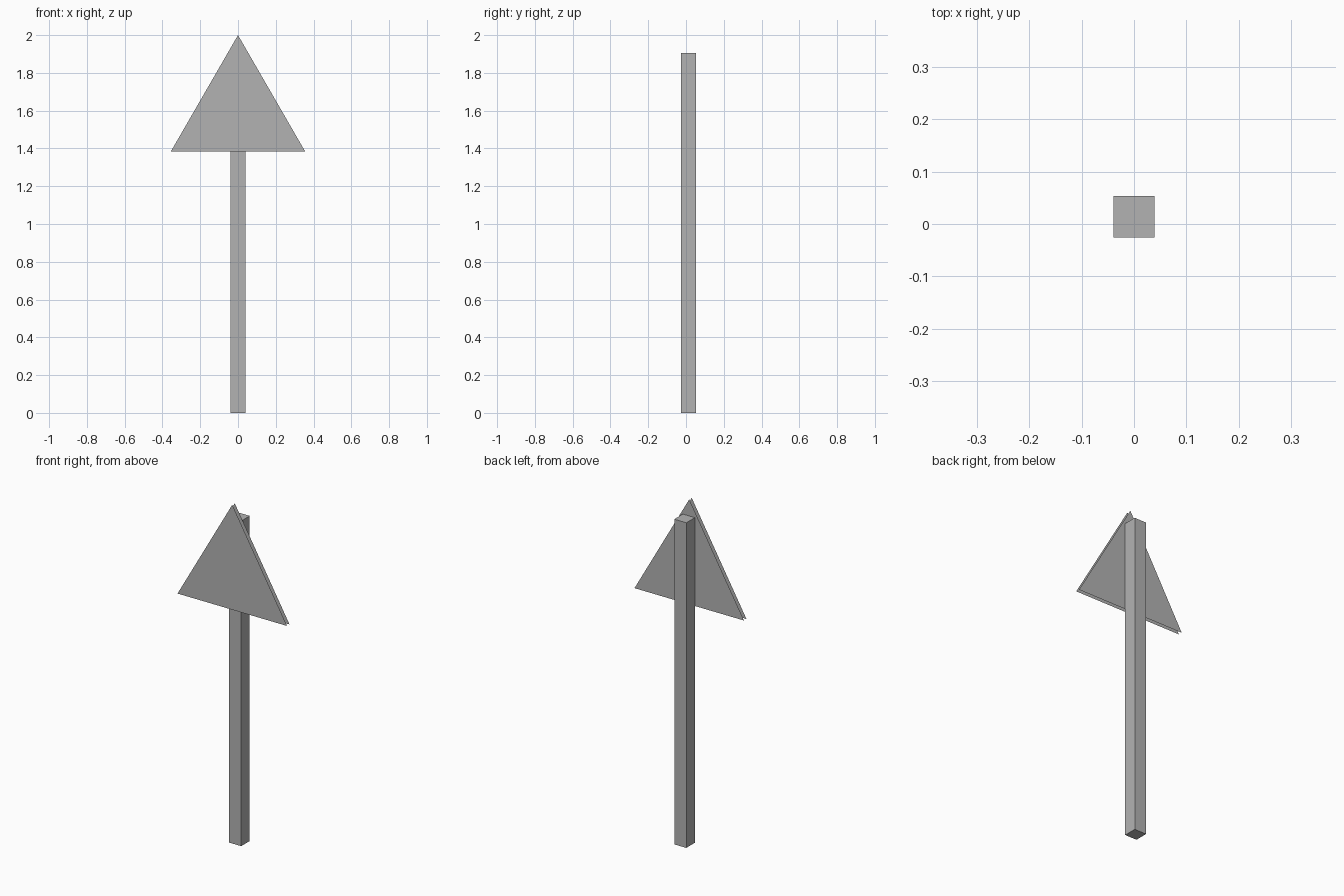
import bpy

if "Cube" in bpy.data.objects:
    bpy.data.objects.remove(bpy.data.objects["Cube"])

grey = bpy.data.materials.new("plain_grey")
grey.diffuse_color = (0.45, 0.45, 0.45, 1)
grey.use_nodes = True
grey.node_tree.nodes["Principled BSDF"].inputs["Base Color"].default_value = grey.diffuse_color


def add_mesh(name, verts, faces):
    mesh = bpy.data.meshes.new(name)
    mesh.from_pydata(verts, [], faces)
    mesh.materials.append(grey)
    obj = bpy.data.objects.new(name, mesh)
    bpy.context.collection.objects.link(obj)
    return obj


# Square post
HALF, Y0, Y1, POST_TOP = 0.039, -0.026, 0.053, 1.905
bpy.ops.mesh.primitive_cube_add(size=1, location=(0, (Y0 + Y1) / 2, POST_TOP / 2))
post = bpy.context.object
post.name = "post"
post.scale = (2 * HALF, Y1 - Y0, POST_TOP)
post.data.materials.append(grey)

# Triangular sign: two open sheets with a thin gap, facing outward
WIDTH, BASE, TIP = 0.355, 1.385, 2.0
for name, y, face in (("sign_front", -0.053, (0, 1, 2)),
                      ("sign_back", -0.03, (2, 1, 0))):
    add_mesh(name, [(-WIDTH, y, BASE), (WIDTH, y, BASE), (0, y, TIP)], [face])
